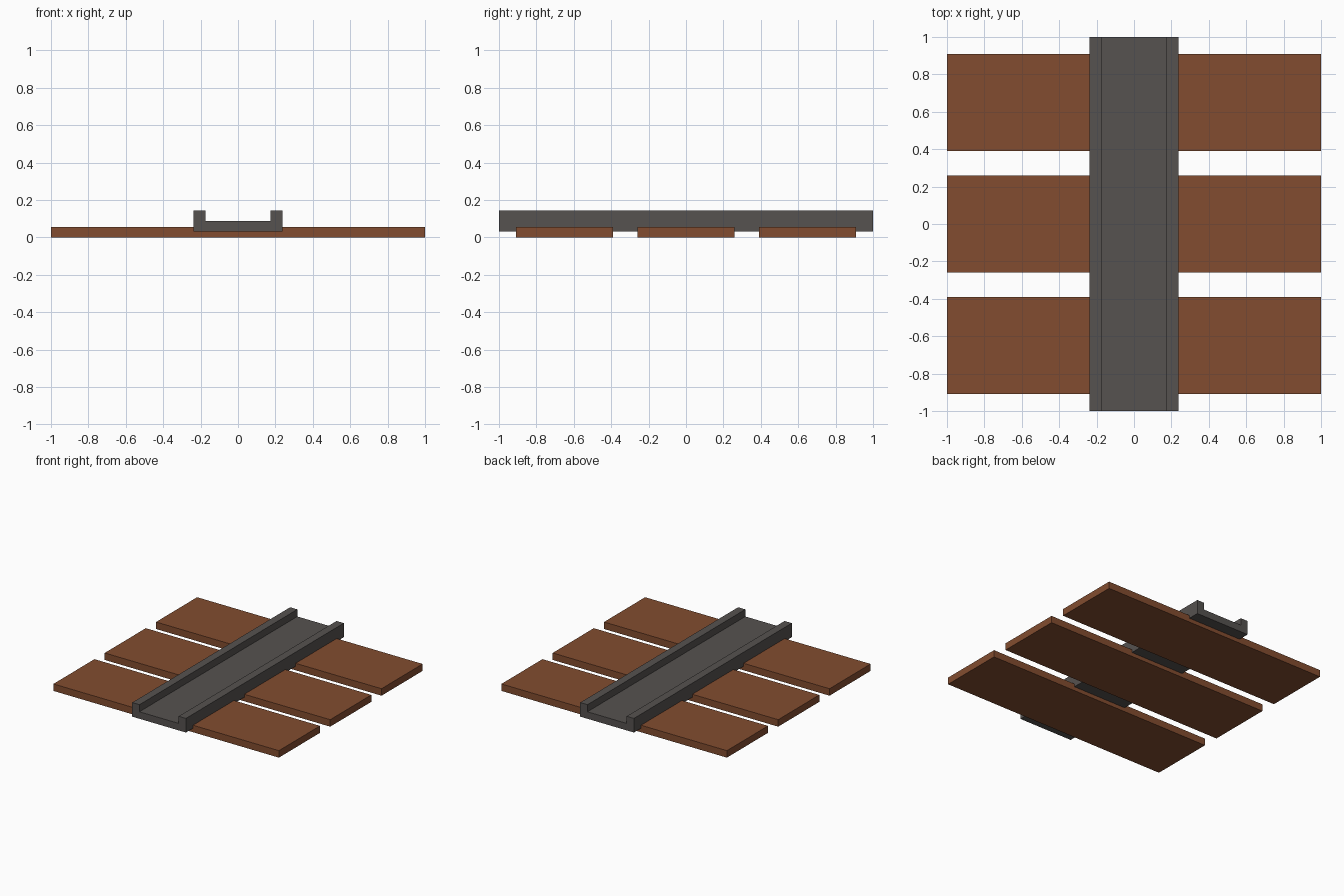
import bpy, bmesh

if "Cube" in bpy.data.objects:
    bpy.data.objects.remove(bpy.data.objects["Cube"])


def material(name, rgb):
    m = bpy.data.materials.new(name)
    m.diffuse_color = (*rgb, 1.0)
    m.use_nodes = True
    m.node_tree.nodes["Principled BSDF"].inputs["Base Color"].default_value = m.diffuse_color
    return m


def extrude_along_y(name, profile, y0, y1, mat):
    """Extrude a closed x-z profile from y0 to y1."""
    bm = bmesh.new()
    face = bm.faces.new([bm.verts.new((x, y0, z)) for x, z in profile])
    ext = bmesh.ops.extrude_face_region(bm, geom=[face], use_keep_orig=True)
    moved = [g for g in ext["geom"] if isinstance(g, bmesh.types.BMVert)]
    bmesh.ops.translate(bm, verts=moved, vec=(0, y1 - y0, 0))
    bmesh.ops.recalc_face_normals(bm, faces=bm.faces)
    mesh = bpy.data.meshes.new(name)
    bm.to_mesh(mesh)
    bm.free()
    mesh.materials.append(mat)
    obj = bpy.data.objects.new(name, mesh)
    bpy.context.collection.objects.link(obj)
    return obj


wood = material("brown wood", (0.225, 0.073, 0.029))
iron = material("dark grey metal", (0.093, 0.084, 0.080))

# Three wooden planks lying across the track
plank = [(-1, 0), (1, 0), (1, 0.056), (-1, 0.056)]
for i, y in enumerate((-0.65, 0.0, 0.65)):
    extrude_along_y(f"plank_{i + 1}", plank, y - 0.26, y + 0.26, wood)

# U-shaped channel rail, sunk slightly into the planks
half = [(0.238, 0.032), (0.238, 0.145), (0.174, 0.145), (0.174, 0.088)]
channel = half + [(-x, z) for x, z in reversed(half)]
extrude_along_y("channel_rail", channel, -1, 1, iron)
